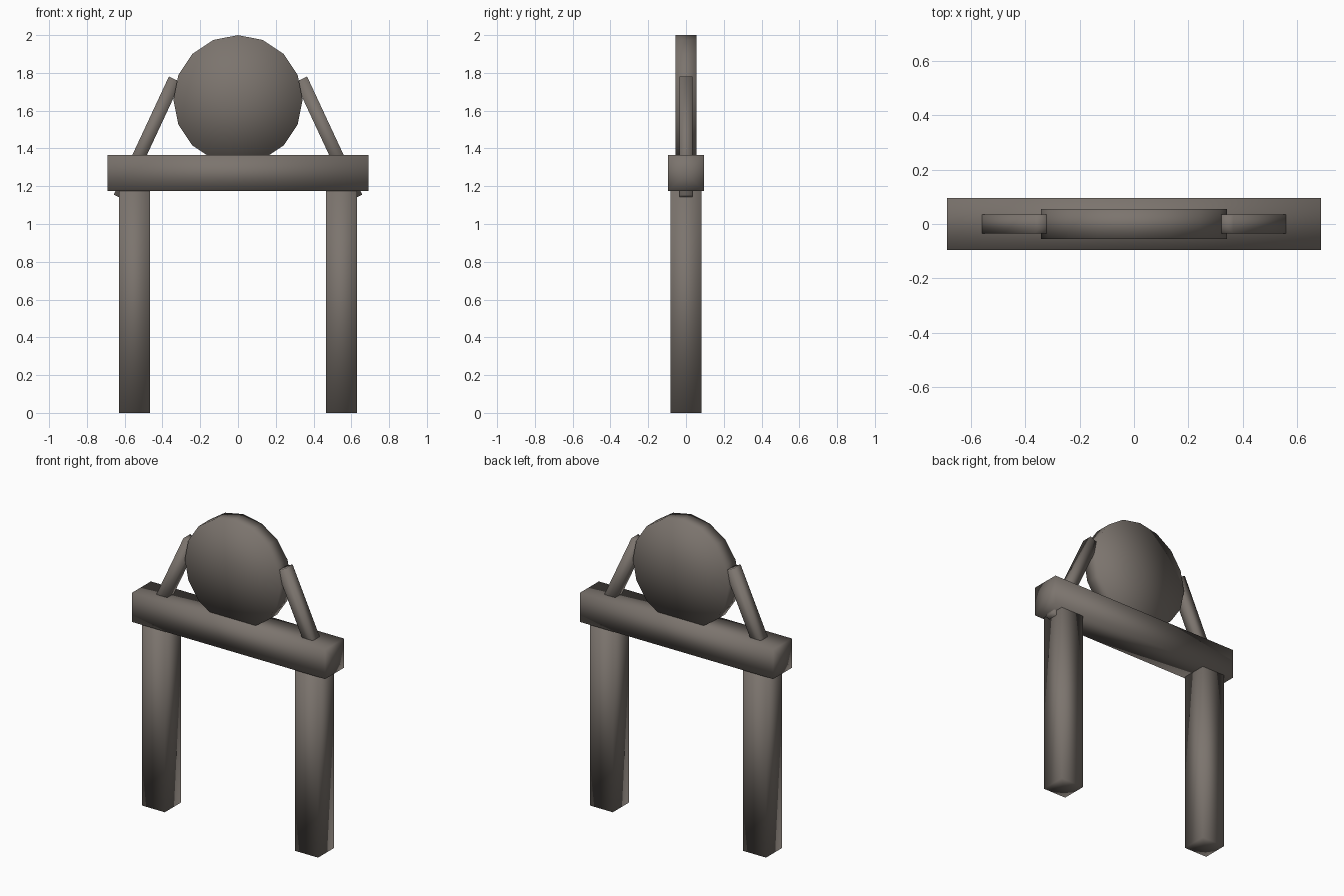
import bpy
import bmesh
from math import radians, sqrt
from mathutils import Matrix

cube = bpy.data.objects.get("Cube")
if cube:
    bpy.data.objects.remove(cube, do_unlink=True)

# Single weathered stone colour
stone = bpy.data.materials.new("warm_grey_stone")
stone.use_nodes = True
COLOUR = (0.2, 0.175, 0.155, 1)
stone.diffuse_color = COLOUR
stone.node_tree.nodes["Principled BSDF"].inputs["Base Color"].default_value = COLOUR


def prism(name, sides, radius, length, centre, axis="Y", tilt=0, spin=0):
    """Smooth-shaded prism with fan caps, spun on its own axis, then tilted."""
    bm = bmesh.new()
    bmesh.ops.create_cone(bm, cap_ends=True, cap_tris=True, segments=sides,
                          radius1=radius, radius2=radius, depth=length)
    place = (Matrix.Translation(centre)
             @ Matrix.Rotation(radians(tilt), 4, axis)
             @ Matrix.Rotation(radians(spin), 4, "Z"))
    bm.transform(place)
    for face in bm.faces:
        face.smooth = True
    mesh = bpy.data.meshes.new(name)
    bm.to_mesh(mesh)
    bm.free()
    mesh.materials.append(stone)
    obj = bpy.data.objects.new(name, mesh)
    bpy.context.collection.objects.link(obj)
    return obj


def bar(name, width, length, centre, tilt=0):
    """Square bar made from a four-sided prism."""
    return prism(name, 4, width / sqrt(2), length, centre, tilt=tilt, spin=45)


# Crossbeam and the round disc sunk into its top
bar("crossbeam", 0.19, 1.38, (0, 0, 1.27), tilt=90)
prism("disc", 16, 0.342, 0.11, (0, 0, 1.658), axis="X", tilt=90)

# Legs and slanted braces on both sides
for side, sign in (("left", 1), ("right", -1)):
    bar(side + "_leg", 0.165, 1.2, (sign * 0.548, 0, 0.6))
    bar(side + "_brace", 0.07, 0.69, (sign * 0.48, 0, 1.453), tilt=-25 * sign)
